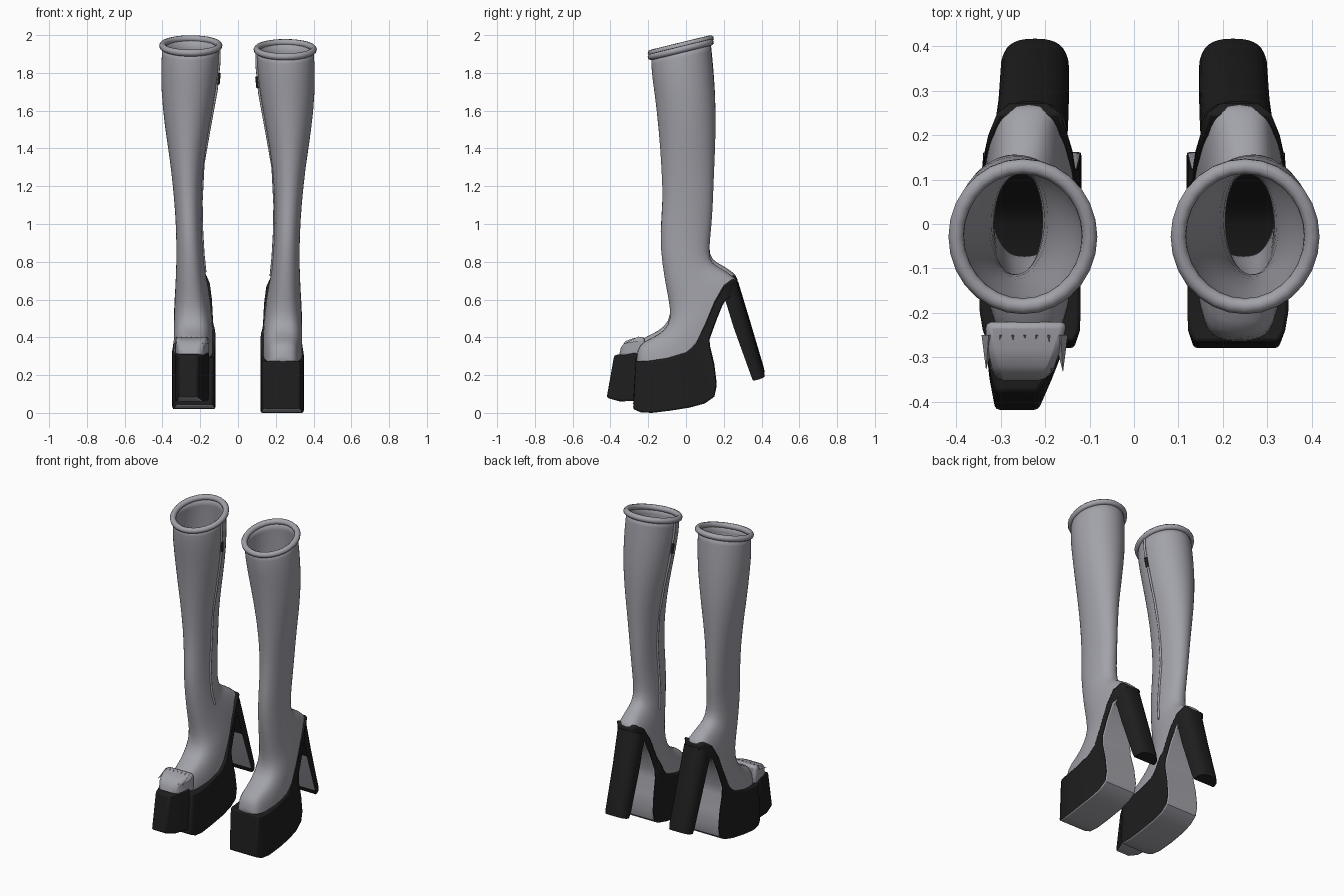
import bpy, bmesh, math, random
from mathutils import Vector

if "Cube" in bpy.data.objects:
    bpy.data.objects.remove(bpy.data.objects["Cube"])
random.seed(4)


def material(name, rgb):
    m = bpy.data.materials.new(name)
    m.use_nodes = True
    m.diffuse_color = (*rgb, 1)
    bsdf = m.node_tree.nodes["Principled BSDF"]
    bsdf.inputs["Base Color"].default_value = (*rgb, 1)
    bsdf.inputs["Roughness"].default_value = 0.6
    return m


GREY = material("grey_leather", (0.36, 0.36, 0.40))
BLACK = material("black_sole", (0.013, 0.013, 0.013))


def finish(bm, name, mats, angle=40):
    bmesh.ops.recalc_face_normals(bm, faces=bm.faces)
    me = bpy.data.meshes.new(name)
    bm.to_mesh(me)
    bm.free()
    ob = bpy.data.objects.new(name, me)
    bpy.context.collection.objects.link(ob)
    for m in mats:
        me.materials.append(m)
    bpy.ops.object.select_all(action="DESELECT")
    ob.select_set(True)
    bpy.context.view_layer.objects.active = ob
    bpy.ops.object.shade_smooth_by_angle(angle=math.radians(angle))
    return ob


def loft(rings, caps=True, colour=lambda row, col: 0):
    """Skin closed rings of equal length; colour picks the material slot."""
    bm = bmesh.new()
    rows = [[bm.verts.new(p) for p in r] for r in rings]
    n = len(rows[0])
    for i, (a, b) in enumerate(zip(rows, rows[1:])):
        for j in range(n):
            k = (j + 1) % n
            bm.faces.new((a[j], a[k], b[k], b[j])).material_index = colour(i, j)
    if caps:
        bm.faces.new(rows[0])
        bm.faces.new(rows[-1])
    return bm


def tube(name, pts, radius, mat, cyclic=False):
    cu = bpy.data.curves.new(name, "CURVE")
    cu.dimensions = "3D"
    cu.bevel_depth = radius
    cu.bevel_resolution = 2
    cu.use_fill_caps = True
    sp = cu.splines.new("POLY")
    sp.points.add(len(pts) - 1)
    for p, co in zip(sp.points, pts):
        p.co = (*co, 1)
    sp.use_cyclic_u = cyclic
    sp.use_smooth = True
    cu.materials.append(mat)
    ob = bpy.data.objects.new(name, cu)
    bpy.context.collection.objects.link(ob)
    return ob


# Upper sections: front y, z, back y, z, sag, inner x, outer x, squareness
UPPER = [
    (-.185, 1.885, .13, 1.962, 0, .10, .40, 1),
    (-.185, 1.81, .14, 1.87, 0, .10, .408, 1),
    (-.165, 1.68, .155, 1.70, 0, .115, .408, 1),
    (-.145, 1.50, .16, 1.50, 0, .15, .39, 1),
    (-.13, 1.30, .15, 1.30, 0, .185, .357, .95),
    (-.122, 1.10, .143, 1.10, 0, .195, .337, .9),
    (-.14, .94, .135, .98, 0, .193, .328, .9),
    (-.127, .79, .12, .85, 0, .185, .326, .9),
    (-.105, .66, .135, .79, 0, .175, .328, .85),
    (-.08, .54, .19, .765, 0, .16, .332, .75),
    (-.09, .46, .235, .735, .02, .15, .335, .65),
    (-.15, .41, .255, .72, .07, .142, .338, .55),
    (-.23, .38, .265, .71, .13, .137, .34, .45),
    (-.262, .34, .27, .70, .16, .133, .34, .45),
    (-.266, .26, .272, .69, .18, .133, .34, .45),
]

# Sole stations: top y, z, bottom y, z, inner x, outer x
SOLE = [
    (-.266, .275, -.28, .02, .135, .325),
    (-.24, .275, -.24, .003, .122, .34),
    (-.20, .275, -.18, .0, .12, .347),
    (-.10, .29, -.08, .012, .12, .35),
    (0, .32, .02, .028, .12, .348),
    (.03, .345, .10, .05, .12, .344),
    (.05, .37, .15, .085, .118, .34),
    (.065, .40, .162, .14, .119, .34),
    (.08, .43, .15, .24, .122, .34),
    (.09, .45, .126, .34, .128, .34),
    (.10, .47, .125, .39, .132, .34),
    (.15, .59, .165, .50, .138, .336),
    (.20, .675, .20, .585, .149, .328),
    (.25, .712, .24, .61, .165, .308),
    (.274, .69, .268, .64, .195, .28),
]

# Platform toe and torn toe cap, same layout as the sole
TOE = [
    (-.26, .30, -.26, .045, .15, .335),
    (-.33, .295, -.35, .04, .185, .325),
    (-.38, .285, -.42, .06, .215, .312),
]
TOE_CAP = [
    (-.22, .385, -.22, .27, .15, .335),
    (-.28, .375, -.28, .28, .165, .33),
    (-.32, .36, -.33, .28, .18, .32),
    (-.345, .325, -.355, .28, .20, .31),
]


def boot(side, label, lift):
    def place(x, y, z):
        return Vector((side * x, y, z + lift))

    def upper_ring(yf, zf, yb, zb, sag, xi, xo, power, n=28):
        ring = []
        for i in range(n):
            a = 2 * math.pi * i / n
            c, s = math.cos(a), math.sin(a)
            y = (yf + yb) / 2 + (yf - yb) / 2 * c
            z = (zf + zb) / 2 + (zf - zb) / 2 * c - sag * s * s * (1 + c / 2)
            x = (xi + xo) / 2 + (xo - xi) / 2 * math.copysign(abs(s) ** power, s)
            ring.append(place(x, y, z))
        return ring

    def slab(name, stations, mats, bevel=0.01):
        rings = [[place(xi, ty, tz), place(xo, ty, tz), place(xo, by, bz), place(xi, by, bz)]
                 for ty, tz, by, bz, xi, xo in stations]
        ob = finish(loft(rings, colour=lambda i, j: int(j == 2)), label + name, mats)
        mod = ob.modifiers.new("soft_edges", "BEVEL")
        mod.width, mod.segments = bevel, 2
        mod.limit_method, mod.angle_limit = "ANGLE", math.radians(45)
        return ob

    # Hollow leather upper
    rings = [upper_ring(*u) for u in UPPER]
    upper = finish(loft(rings, caps=False), label + "_upper", [GREY], 60)
    sub = upper.modifiers.new("smooth", "SUBSURF")
    sub.levels = sub.render_levels = 1
    wall = upper.modifiers.new("wall", "SOLIDIFY")
    wall.thickness, wall.offset = 0.012, -1

    # Rolled rim at the opening
    tube(label + "_rim", rings[0], 0.018, GREY, cyclic=True)

    # Zip along the inner side, with its pull
    zip_path = [place(xi - .001, (yf + yb) / 2, (zf + zb) / 2)
                for yf, zf, yb, zb, _, xi, _, _ in UPPER[:9]]
    tube(label + "_zip", zip_path, 0.007, GREY)
    p = zip_path[1].lerp(zip_path[2], .4)
    q = zip_path[1].lerp(zip_path[2], .8)
    tube(label + "_zip_pull", [p - Vector((side * .005, 0, 0)), q - Vector((side * .005, 0, 0))],
         0.009, BLACK)

    # Platform sole: black walls, grey underside and arch
    slab("_sole", SOLE, [BLACK, GREY])

    # Block heel: flat front, rounded back
    def heel_ring(z, front, back, xi, xo, n=16):
        ring = []
        for i in range(n + 1):
            a = math.pi * i / n
            x = (xi + xo) / 2 + (xo - xi) / 2 * math.copysign(abs(math.cos(a)) ** .8, math.cos(a))
            ring.append(place(x, front + (back - front) * math.sin(a) ** .7, z + .02 * math.sin(a)))
        return ring
    heel = [heel_ring(.655, .19, .276, .15, .315), heel_ring(.45, .253, .338, .147, .306),
            heel_ring(.20, .343, .412, .146, .30), heel_ring(.17, .355, .417, .15, .296)]
    finish(loft(heel, colour=lambda i, j: int(j == 16 and i == 1)), label + "_heel", [BLACK, GREY])

    # Extended toe with a ragged leather edge, on the right boot only
    if side < 0:
        slab("_platform_toe", TOE, [BLACK, GREY])
        slab("_toe_cap", TOE_CAP, [GREY, GREY], 0.015)
        bm = bmesh.new()
        for i in range(7):
            x = .165 + i * .027
            tip = place(x + random.uniform(-.01, .01), random.uniform(-.34, -.28),
                        random.uniform(.33, .365))
            base = [place(x - .016, -.25, .36), place(x + .016, -.25, .36), place(x, -.25, .385)]
            vs = [bm.verts.new(v) for v in base + [tip]]
            for f in ((0, 1, 2), (0, 1, 3), (1, 2, 3), (2, 0, 3)):
                bm.faces.new([vs[k] for k in f])
        finish(bm, label + "_toe_tatters", [GREY], 20)


boot(1, "left", 0)
boot(-1, "right", .02)
